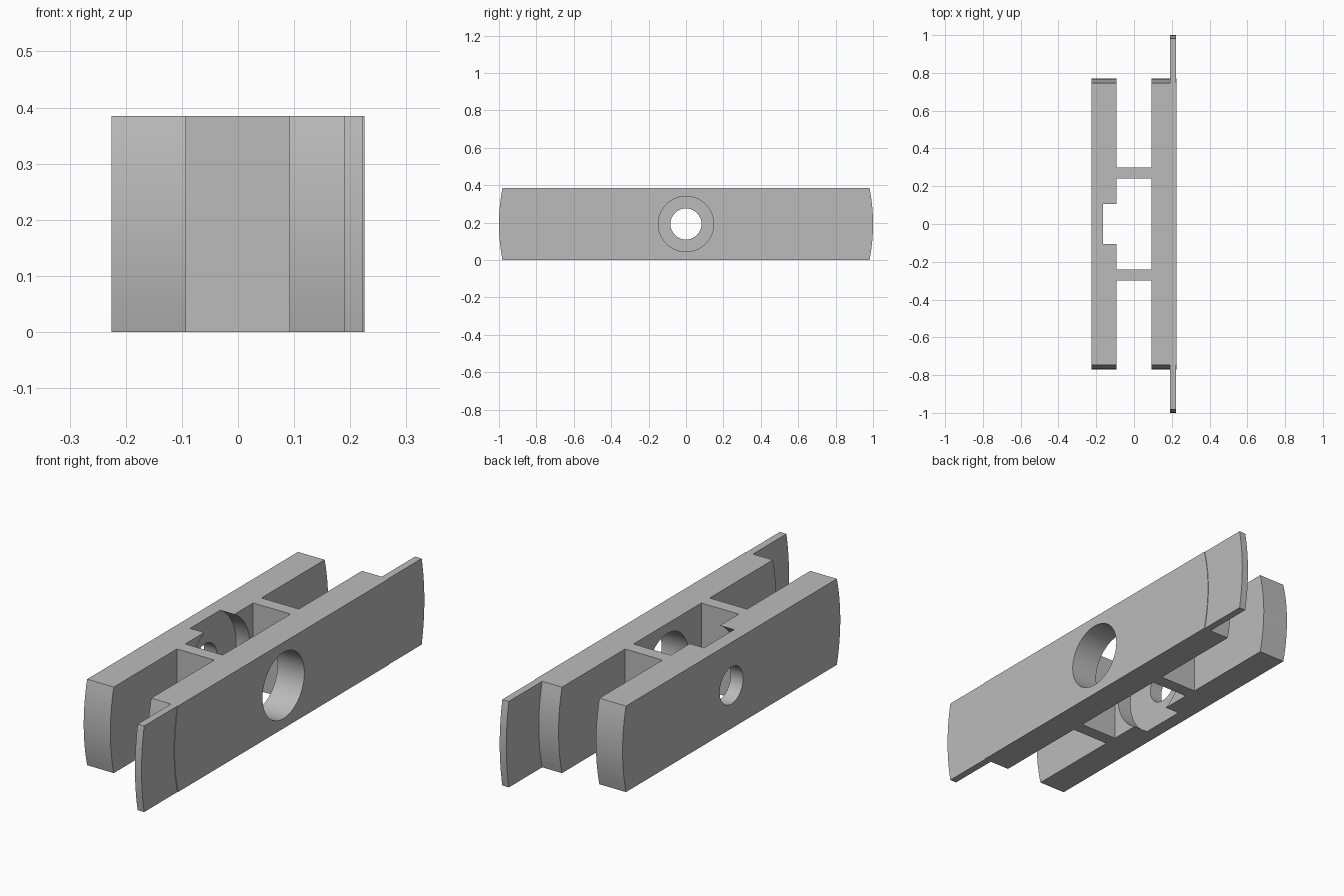
import bpy
import bmesh
from math import sin, cos, asin, pi, radians
from mathutils import Matrix

HEIGHT = 0.385
MID = HEIGHT / 2

cube = bpy.data.objects.get("Cube")
if cube:
    bpy.data.objects.remove(cube, do_unlink=True)

grey = bpy.data.materials.new("light grey")
grey.use_nodes = True
grey.diffuse_color = (0.5, 0.5, 0.5, 1)
grey.node_tree.nodes["Principled BSDF"].inputs["Base Color"].default_value = grey.diffuse_color


def make_object(name, bm):
    bmesh.ops.recalc_face_normals(bm, faces=bm.faces)
    mesh = bpy.data.meshes.new(name)
    bm.to_mesh(mesh)
    bm.free()
    mesh.materials.append(grey)
    obj = bpy.data.objects.new(name, mesh)
    bpy.context.collection.objects.link(obj)
    return obj


def round_ended_bar(name, x0, x1, radius, steps=12):
    """Upright bar whose two ends are arcs centred on the bore axis."""
    bm = bmesh.new()
    half = asin(MID / radius)
    angles = [-half + 2 * half * i / steps for i in range(steps + 1)]
    angles += [a + pi for a in angles]
    ring = [bm.verts.new((x0, radius * cos(a), MID + radius * sin(a))) for a in angles]
    face = bm.faces.new(ring)
    out = bmesh.ops.extrude_face_region(bm, geom=[face])
    moved = [v for v in out["geom"] if isinstance(v, bmesh.types.BMVert)]
    bmesh.ops.translate(bm, verts=moved, vec=(x1 - x0, 0, 0))
    return make_object(name, bm)


def box(name, x0, x1, y0, y1):
    bm = bmesh.new()
    place = Matrix.Translation(((x0 + x1) / 2, (y0 + y1) / 2, MID))
    size = Matrix.Diagonal((x1 - x0, y1 - y0, HEIGHT, 1))
    bmesh.ops.create_cube(bm, size=1, matrix=place @ size)
    return make_object(name, bm)


def bore(name, x0, x1, radius):
    bm = bmesh.new()
    place = Matrix.Translation(((x0 + x1) / 2, 0, MID)) @ Matrix.Rotation(pi / 2, 4, 'Y')
    bmesh.ops.create_cone(bm, cap_ends=True, segments=64, radius1=radius,
                          radius2=radius, depth=x1 - x0, matrix=place)
    return make_object(name, bm)


def combine(body, tool, operation):
    mod = body.modifiers.new(operation, 'BOOLEAN')
    mod.operation = operation
    mod.solver = 'EXACT'
    mod.object = tool
    bpy.context.view_layer.objects.active = body
    bpy.ops.object.modifier_apply(modifier=mod.name)
    bpy.data.objects.remove(tool, do_unlink=True)


# Two bars, with a longer thin plate set into the left one
body = round_ended_bar("frame_body", 0.092, 0.225, 0.77)
combine(body, round_ended_bar("long_plate", 0.19, 0.2225, 1.0), 'UNION')
right_bar = round_ended_bar("right_bar", -0.225, -0.093, 0.77)

# Large bore in the left bar; small bore and wide recess in the right bar
combine(body, bore("large_bore", 0.05, 0.3, 0.148), 'DIFFERENCE')
combine(right_bar, bore("small_bore", -0.3, 0, 0.083), 'DIFFERENCE')
combine(right_bar, bore("wide_recess", -0.163, 0, 0.22), 'DIFFERENCE')

# Two cross webs joining the bars
webs = [box("front_web", -0.093, 0.092, -0.299, -0.24),
        box("back_web", -0.093, 0.092, 0.24, 0.299)]

# Smooth the arcs and bores, keep the edges sharp
bpy.ops.object.select_all(action='DESELECT')
for obj in [body, right_bar] + webs:
    obj.select_set(True)
bpy.context.view_layer.objects.active = body
bpy.ops.object.shade_smooth_by_angle(angle=radians(30))
body.name = "left_bar_with_plate"
